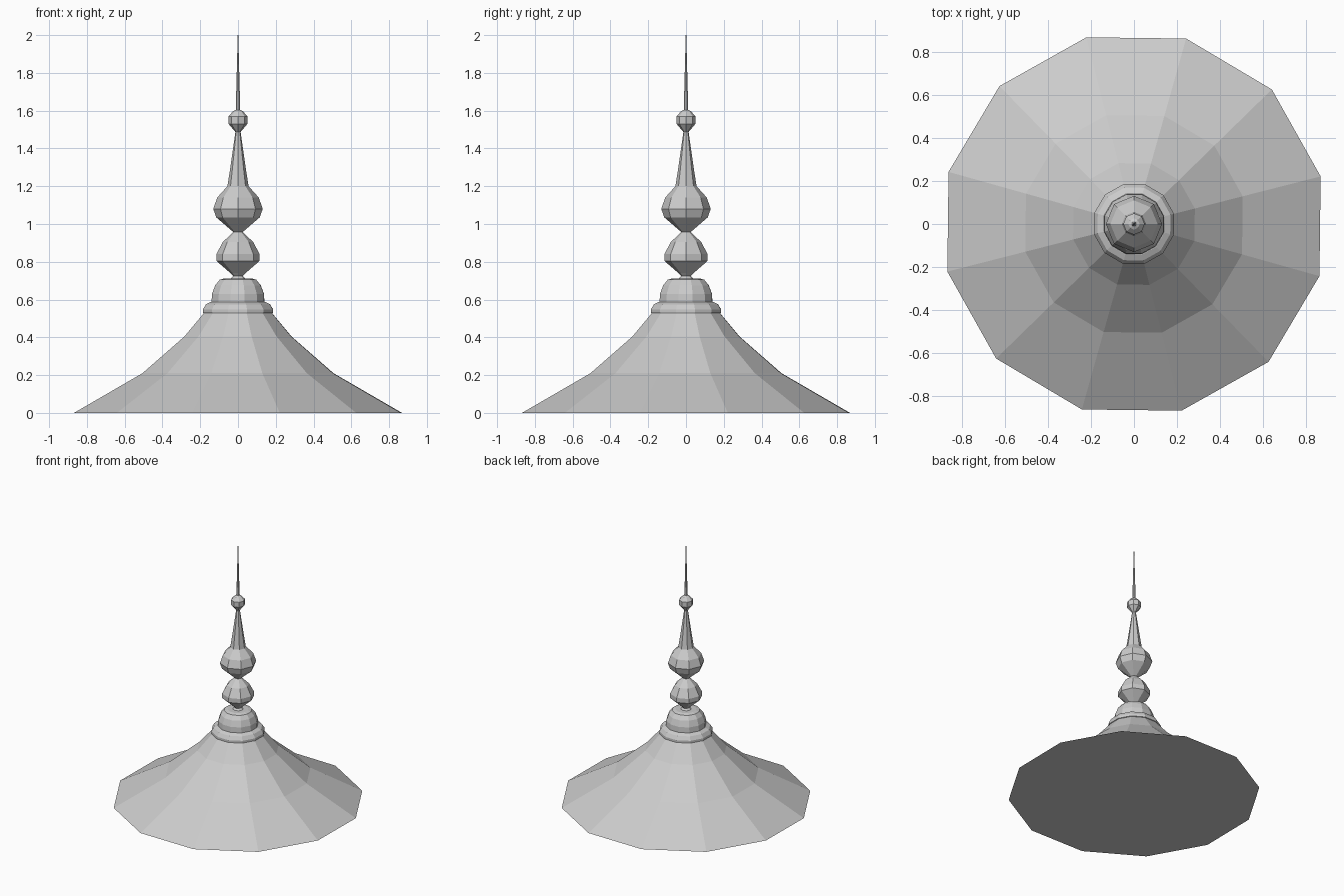
import bpy, bmesh
from math import cos, sin, radians, tau

cube = bpy.data.objects.get("Cube")
if cube:
    bpy.data.objects.remove(cube, do_unlink=True)

grey = bpy.data.materials.new("light_grey")
grey.use_nodes = True
colour = (0.6, 0.6, 0.6, 1)
grey.diffuse_color = colour
grey.node_tree.nodes["Principled BSDF"].inputs["Base Color"].default_value = colour


def turned(name, profile, sides, phase):
    """Faceted closed solid turned from (radius, height) points."""
    bm = bmesh.new()
    rings = []
    for r, z in profile:
        rings.append([bm.verts.new((r * cos(radians(phase) + tau * i / sides),
                                    r * sin(radians(phase) + tau * i / sides), z))
                      for i in range(sides)])
    for low, high in zip(rings, rings[1:]):
        for i in range(sides):
            j = (i + 1) % sides
            bm.faces.new((low[i], low[j], high[j], high[i]))
    bm.faces.new(rings[0][::-1])
    bm.faces.new(rings[-1])
    bmesh.ops.remove_doubles(bm, verts=bm.verts, dist=0.00001)
    bmesh.ops.recalc_face_normals(bm, faces=bm.faces)
    mesh = bpy.data.meshes.new(name)
    bm.to_mesh(mesh)
    bm.free()
    mesh.materials.append(grey)
    obj = bpy.data.objects.new(name, mesh)
    bpy.context.collection.objects.link(obj)
    return obj


# Flared twelve-sided roof
turned("roof", [(0.896, 0), (0.522, 0.21), (0.292, 0.405), (0.185, 0.53)], 12, 14.3)

# Collar moulding and domed cap
turned("collar", [(0.175, 0.522), (0.192, 0.53), (0.192, 0.548),
                  (0.175, 0.575), (0.148, 0.588)], 12, 14.3)
turned("cap", [(0.145, 0.58), (0.142, 0.63), (0.125, 0.675),
               (0.1, 0.705), (0.075, 0.712)], 12, 14.3)

# Eight-sided finial, bottom to top
turned("lower_bulb", [(0.045, 0.705), (0.025, 0.725), (0.04, 0.74), (0.115, 0.805),
                      (0.115, 0.84), (0.08, 0.905), (0.022, 0.96)], 8, 0)
turned("upper_bulb", [(0.022, 0.955), (0.115, 1.035), (0.131, 1.08), (0.11, 1.14),
                      (0.056, 1.2), (0.042, 1.29), (0.012, 1.5)], 8, 0)
turned("small_bead", [(0.012, 1.485), (0.05, 1.53), (0.05, 1.57),
                      (0.026, 1.597), (0.01, 1.605)], 8, 0)
turned("spike", [(0.012, 1.6), (0.0015, 2.0)], 8, 0)
